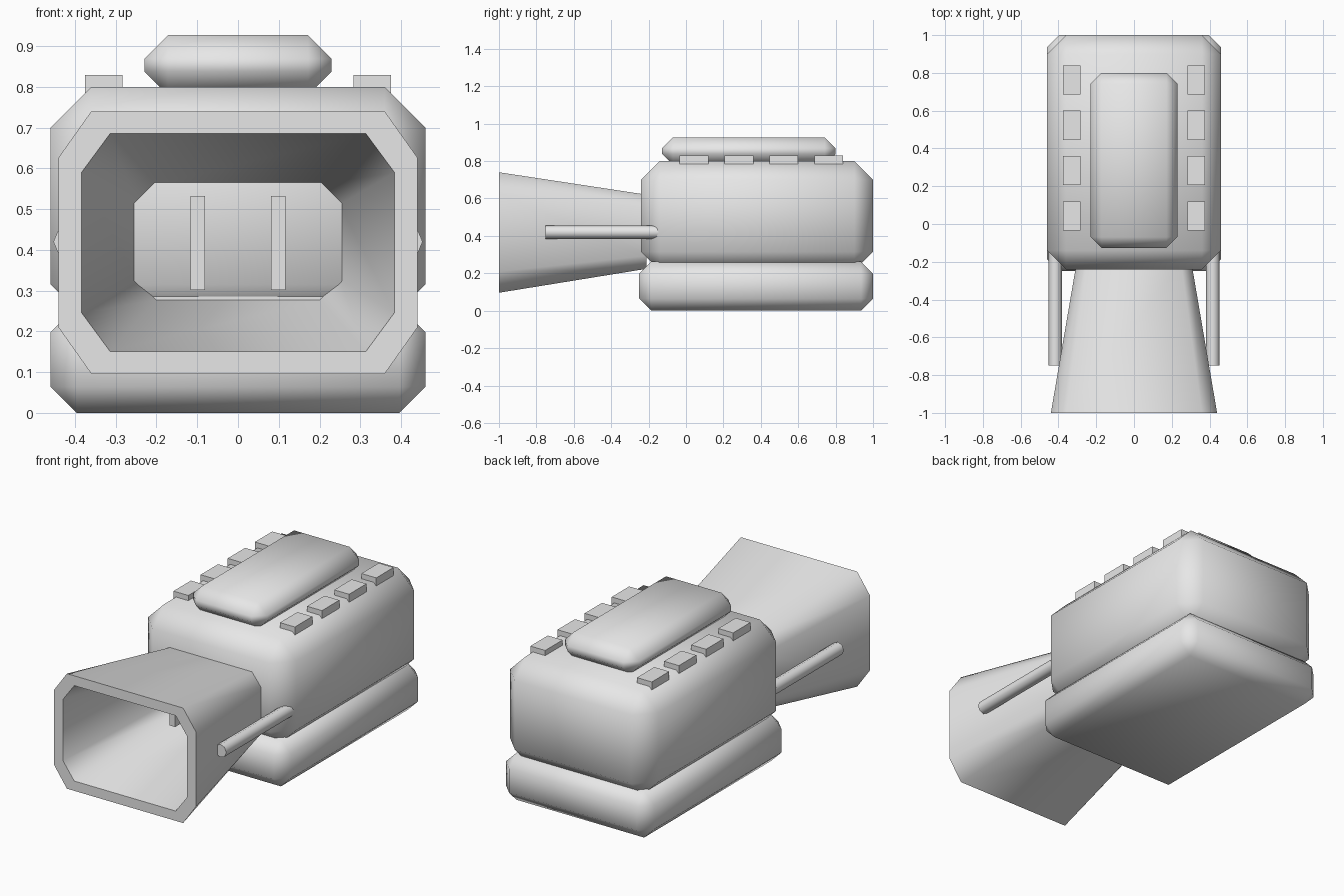
import bpy, bmesh, math
from mathutils import Matrix, Vector

if "Cube" in bpy.data.objects:
    bpy.data.objects.remove(bpy.data.objects["Cube"], do_unlink=True)

# Single grey material
grey = bpy.data.materials.new("light_grey")
grey.use_nodes = True
grey.diffuse_color = (0.8, 0.8, 0.8, 1)
grey.node_tree.nodes["Principled BSDF"].inputs["Base Color"].default_value = (0.8, 0.8, 0.8, 1)


def finish(bm, name):
    """Smooth shading with hard edges kept sharp."""
    bmesh.ops.recalc_face_normals(bm, faces=bm.faces)
    for f in bm.faces:
        f.smooth = True
    for e in bm.edges:
        e.smooth = e.calc_face_angle(0) < math.radians(62)
    mesh = bpy.data.meshes.new(name)
    bm.to_mesh(mesh)
    bm.free()
    mesh.materials.append(grey)
    obj = bpy.data.objects.new(name, mesh)
    bpy.context.collection.objects.link(obj)
    return obj


def box(name, low, high, chamfer=0):
    low, high = Vector(low), Vector(high)
    bm = bmesh.new()
    bmesh.ops.create_cube(bm, size=1)
    bmesh.ops.scale(bm, vec=high - low, verts=bm.verts)
    bmesh.ops.translate(bm, vec=(low + high) / 2, verts=bm.verts)
    if chamfer:
        bmesh.ops.bevel(bm, geom=bm.edges[:], offset=chamfer, segments=1,
                        affect='EDGES', profile=0.5)
    return finish(bm, name)


# Main casing, base and top pad
box("base", (-0.46, -0.25, 0), (0.46, 1.0, 0.262), 0.064)
box("body", (-0.46, -0.24, 0.215), (0.46, 1.0, 0.80), 0.1)
box("top_pad", (-0.23, -0.127, 0.78), (0.23, 0.80, 0.927), 0.058)


# Flared nozzle: rings of a cut-corner rectangle, outside then inside
def ring(bm, y, hx, hz, zc, cx, cz):
    corner = [(hx, hz - cz), (hx - cx, hz)]
    half = corner + [(-x, z) for x, z in reversed(corner)]
    loop = half + [(-x, -z) for x, z in half]
    return [bm.verts.new((x, y, zc + z)) for x, z in loop]


bm = bmesh.new()
rings = [
    ring(bm, -0.21, 0.305, 0.198, 0.422, 0.055, 0.07),
    ring(bm, -1.0, 0.44, 0.322, 0.418, 0.08, 0.113),
    ring(bm, -1.0, 0.384, 0.267, 0.418, 0.07, 0.095),
    ring(bm, -0.21, 0.25, 0.142, 0.419, 0.05, 0.05),
]
for a, b in zip(rings, rings[1:]):
    for i in range(8):
        j = (i + 1) % 8
        bm.faces.new((a[i], a[j], b[j], b[i]))
bm.faces.new(rings[0])
bm.faces.new(rings[-1])
finish(bm, "nozzle")

# Mirrored details
for side, s in (("left", 1), ("right", -1)):
    # Side rod
    bm = bmesh.new()
    bmesh.ops.create_cone(bm, cap_ends=True, segments=8, radius1=0.036, radius2=0.036,
                          depth=0.65,
                          matrix=Matrix.Translation((s * 0.417, -0.425, 0.42))
                          @ Matrix.Rotation(math.pi / 2, 4, 'X'))
    finish(bm, side + "_rod")

    # Upright bar inside the nozzle
    x = s * 0.099
    box(side + "_inner_bar", (x - 0.018, -0.44, 0.302), (x + 0.018, -0.2, 0.532))

    # Row of buttons along the top
    for i in range(4):
        x, y = s * 0.33, 0.043 + 0.24 * i
        box(f"{side}_button_{i + 1}", (x - 0.046, y - 0.077, 0.78), (x + 0.046, y + 0.077, 0.829))
